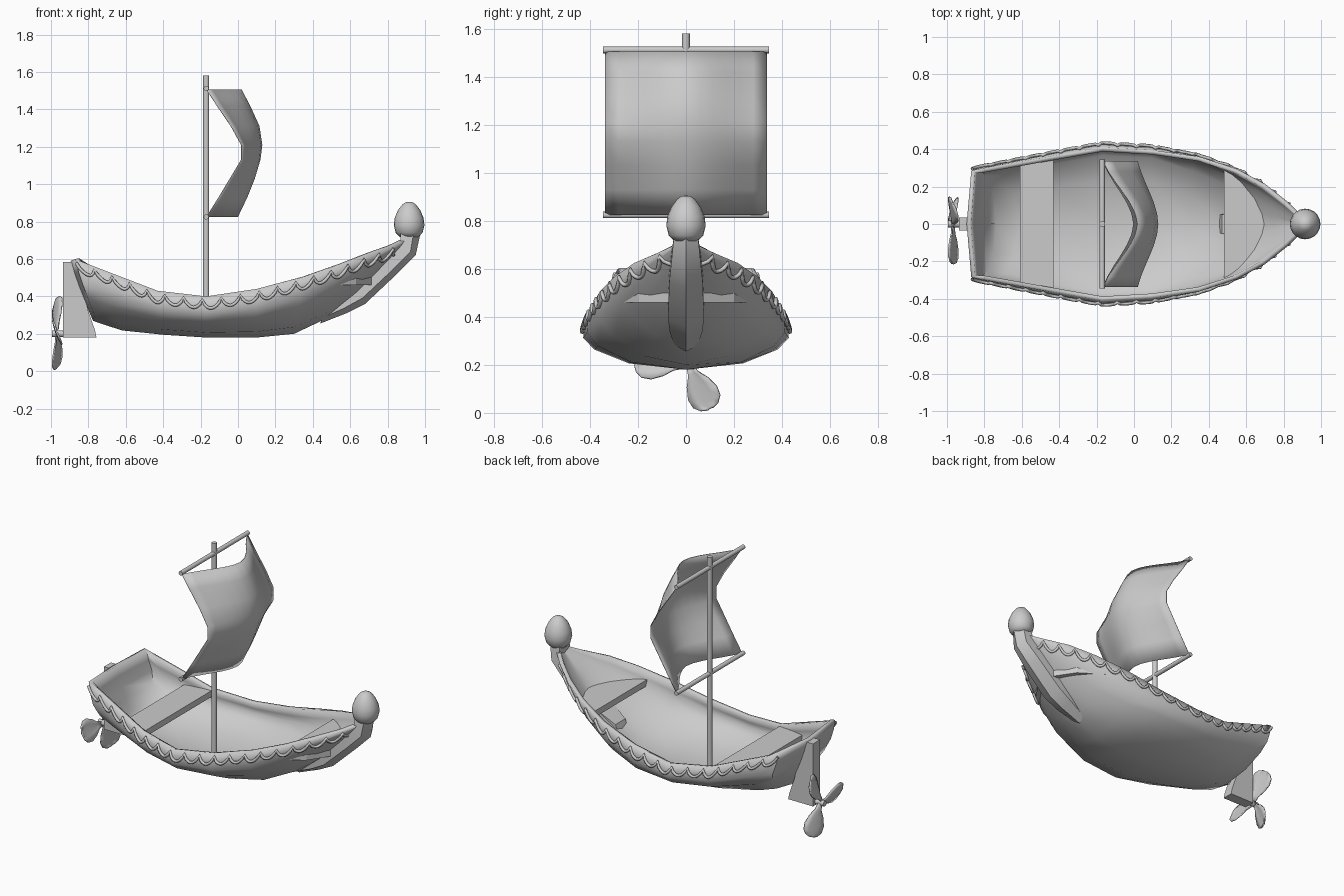
import bpy, bmesh, math
from mathutils import Vector

if "Cube" in bpy.data.objects:
    bpy.data.objects.remove(bpy.data.objects["Cube"])


def make(name, verts, faces, smooth=None):
    me = bpy.data.meshes.new(name)
    me.from_pydata([tuple(v) for v in verts], [], faces)
    bm = bmesh.new()
    bm.from_mesh(me)
    bmesh.ops.remove_doubles(bm, verts=bm.verts, dist=1e-5)
    bmesh.ops.recalc_face_normals(bm, faces=bm.faces)
    bm.to_mesh(me)
    bm.free()
    ob = bpy.data.objects.new(name, me)
    bpy.context.collection.objects.link(ob)
    if smooth:
        finish(ob, smooth)
    return ob


def finish(ob, angle=40):
    bpy.ops.object.select_all(action='DESELECT')
    ob.select_set(True)
    bpy.context.view_layer.objects.active = ob
    bpy.ops.object.shade_smooth_by_angle(angle=math.radians(angle))


def grid_faces(rows, cols):
    return [(r * cols + c, r * cols + c + 1, (r + 1) * cols + c + 1, (r + 1) * cols + c)
            for r in range(rows - 1) for c in range(cols - 1)]


def rod(name, loc, radius, length, rot=(0, 0, 0), sides=12):
    bpy.ops.mesh.primitive_cylinder_add(vertices=sides, radius=radius, depth=length,
                                        location=loc, rotation=rot)
    bpy.context.object.name = name
    finish(bpy.context.object)


def prism(name, outline, to3d, lo, hi):
    n = len(outline)
    v = [to3d(a, b, lo) for a, b in outline] + [to3d(a, b, hi) for a, b in outline]
    f = [tuple(range(n)), tuple(range(2 * n - 1, n - 1, -1))]
    f += [(i, (i + 1) % n, n + (i + 1) % n, n + i) for i in range(n)]
    return make(name, v, f)


# Hull stations: x at rim, x at bottom, half width, rim z, bottom z
ST = [(-.895, -.775, 0, .59, .27), (-.87, -.75, .285, .60, .26), (-.80, -.62, .30, .572, .218),
      (-.43, -.40, .365, .43, .195), (-.17, -.17, .41, .40, .18), (.10, .10, .395, .44, .18),
      (.35, .30, .36, .505, .20), (.55, .48, .295, .57, .285), (.70, .63, .215, .625, .40),
      (.82, .76, .12, .665, .53), (.90, .87, .045, .70, .65), (.925, .90, 0, .71, .67)]
# Cross-section: height fraction, full width fraction, bow width fraction
SEC = [(1, 1, 1), (.8, 1.035, .97), (.6, 1.045, .88), (.38, .93, .68), (.12, .58, .34), (0, 0, 0)]


def hull_point(u, t):
    i = min(int(u), len(ST) - 2)
    xt, xb, w, zt, zb = (a + (b - a) * (u - i) for a, b in zip(ST[i], ST[i + 1]))
    bow = min(1, max(0, (xt - .1) / .6))
    for (t1, f1, b1), (t0, f0, b0) in zip(SEC, SEC[1:]):
        if t >= t0:
            break
    k = (t - t0) / (t1 - t0)
    full, fine = f0 + (f1 - f0) * k, b0 + (b1 - b0) * k
    x = xt + (xb - xt) * (1 - t) ** 1.2
    return Vector((x, w * (full + (fine - full) * bow), zb + (zt - zb) * t))


# Hull shell
heights = [s[0] for s in SEC]
verts = []
for i in range(len(ST)):
    half = [hull_point(i, t) for t in heights]
    verts += half + [Vector((p.x, -p.y, p.z)) for p in half[-2::-1]]
hull = make("hull", verts, grid_faces(len(ST), 11))
low = min(hull.data.polygons, key=lambda p: p.center.z)
if low.normal.z > 0:
    hull.data.flip_normals()
mod = hull.modifiers.new("thickness", 'SOLIDIFY')
mod.thickness = .024
mod.offset = -1
finish(hull, 50)

# Scalloped rope along both sides
N, SEG = 19, 8
us = [1 + 9.2 * k / 400 for k in range(401)]
pts = [hull_point(u, 1) for u in us]
arc = [0]
for a, b in zip(pts, pts[1:]):
    arc.append(arc[-1] + (b - a).length)


def u_at(s):
    for k in range(400):
        if arc[k + 1] >= s:
            return us[k] + (us[k + 1] - us[k]) * (s - arc[k]) / (arc[k + 1] - arc[k])
    return us[-1]


for side, name in ((1, "rope_trim_back"), (-1, "rope_trim_front")):
    cu = bpy.data.curves.new(name, 'CURVE')
    cu.dimensions = '3D'
    cu.bevel_depth = .009
    cu.bevel_resolution = 1
    sp = cu.splines.new('POLY')
    sp.points.add(N * SEG)
    for k in range(N * SEG + 1):
        u = u_at(arc[-1] * k / (N * SEG))
        top, bottom = hull_point(u, 1), hull_point(u, 0)
        drop = .02 + .047 * math.sin(math.pi * (k % SEG) / SEG) ** .7
        p = hull_point(u, max(.1, 1 - drop / (top.z - bottom.z)))
        sp.points[k].co = (p.x, side * (p.y + .008), p.z, 1)
    bpy.context.collection.objects.link(bpy.data.objects.new(name, cu))

# Stem post: outer x, z, inner x, z, half width
stem = [(.44, .255, .47, .34, .05), (.58, .31, .55, .39, .068), (.68, .36, .64, .45, .075),
        (.85, .52, .78, .58, .07), (.95, .62, .87, .67, .06), (.975, .735, .87, .74, .05)]
verts, faces = [], []
for ox, oz, ix, iz, w in stem:
    mx, mz = ox * .65 + ix * .35, oz * .65 + iz * .35
    verts += [(ox, 0, oz), (mx, w, mz), (ix, w, iz), (ix, -w, iz), (mx, -w, mz)]
for r in range(len(stem) - 1):
    faces += [(r * 5 + c, r * 5 + (c + 1) % 5, r * 5 + 5 + (c + 1) % 5, r * 5 + 5 + c)
              for c in range(5)]
e = len(verts)
faces += [(0, 1, 2, 3, 4), tuple(range(e - 5, e))]
make("stem_post", verts, faces, 35)

# Bow knob
prof = [(0, .715), (.05, .717), (.072, .74), (.082, .78), (.077, .82), (.06, .86), (.035, .893),
        (.018, .903), (0, .906)]
S = 20
verts = [(.915 + r * math.cos(2 * math.pi * a / S), r * math.sin(2 * math.pi * a / S), z)
         for r, z in prof for a in range(S + 1)]
make("bow_knob", verts, grid_faces(len(prof), S + 1), 60)

# Seats
prism("stern_seat", [(-.61, -.325), (-.43, -.355), (-.43, .355), (-.61, .325)],
      lambda a, b, h: (a, b, h), .38, .42)
prism("bow_seat", [(.48, -.3), (.63, -.2), (.73, -.05), (.73, .05), (.63, .2), (.48, .3)],
      lambda a, b, h: (a, b, h), .46, .50)

# Mast and yards
rod("mast", (-.17, 0, .885), .016, 1.39)
for name, z in (("upper_yard", 1.512), ("lower_yard", .825)):
    rod(name, (-.17, 0, z), .014, .69, (math.pi / 2, 0, 0))

# Sail billowing forward: z, edge x, centre x
rows = [(1.505, -.165, .02), (1.42, -.11, .065), (1.31, -.035, .115), (1.21, .02, .13),
        (1.13, .02, .12), (1.03, -.04, .09), (.93, -.10, .05), (.825, -.165, .0)]
C = 12
verts = []
for z, xe, xc in rows:
    for c in range(C + 1):
        s = c / C * 2 - 1
        k = .5 * (1 - abs(s) ** 1.6) + .25 * (1 + math.cos(math.pi * s))
        verts.append((xe + (xc - xe) * k, s * .337, z))
sail = make("sail", verts, grid_faces(len(rows), C + 1))
mod = sail.modifiers.new("thickness", 'SOLIDIFY')
mod.thickness = .004
finish(sail, 50)

# Motor leg, shaft and propeller
prism("motor_leg", [(-.935, .585), (-.87, .585), (-.80, .32), (-.765, .22), (-.757, .18), (-.935, .18)],
      lambda a, b, h: (a, h, b), -.036, .036)
rod("propeller_shaft", (-.955, 0, .2), .018, .08, (0, math.pi / 2, 0))
blade = [(.01, .012), (.05, .022), (.09, .048), (.14, .066), (.18, .062), (.205, .04), (.213, .012)]
for i in range(3):
    a = math.radians(-64 + 120 * i)
    ca, sa = math.cos(a), math.sin(a)
    verts = []
    for r, w in blade:
        for s in (-1, -.5, 0, .5, 1):
            q = s * w + .008
            verts.append((-.972 + s * w * .38 + .006 * s * s, r * ca - q * sa, .205 + r * sa + q * ca))
    ob = make("propeller_blade_%d" % (i + 1), verts, grid_faces(len(blade), 5))
    mod = ob.modifiers.new("thickness", 'SOLIDIFY')
    mod.thickness = .008
    mod.offset = 0
    finish(ob, 50)
